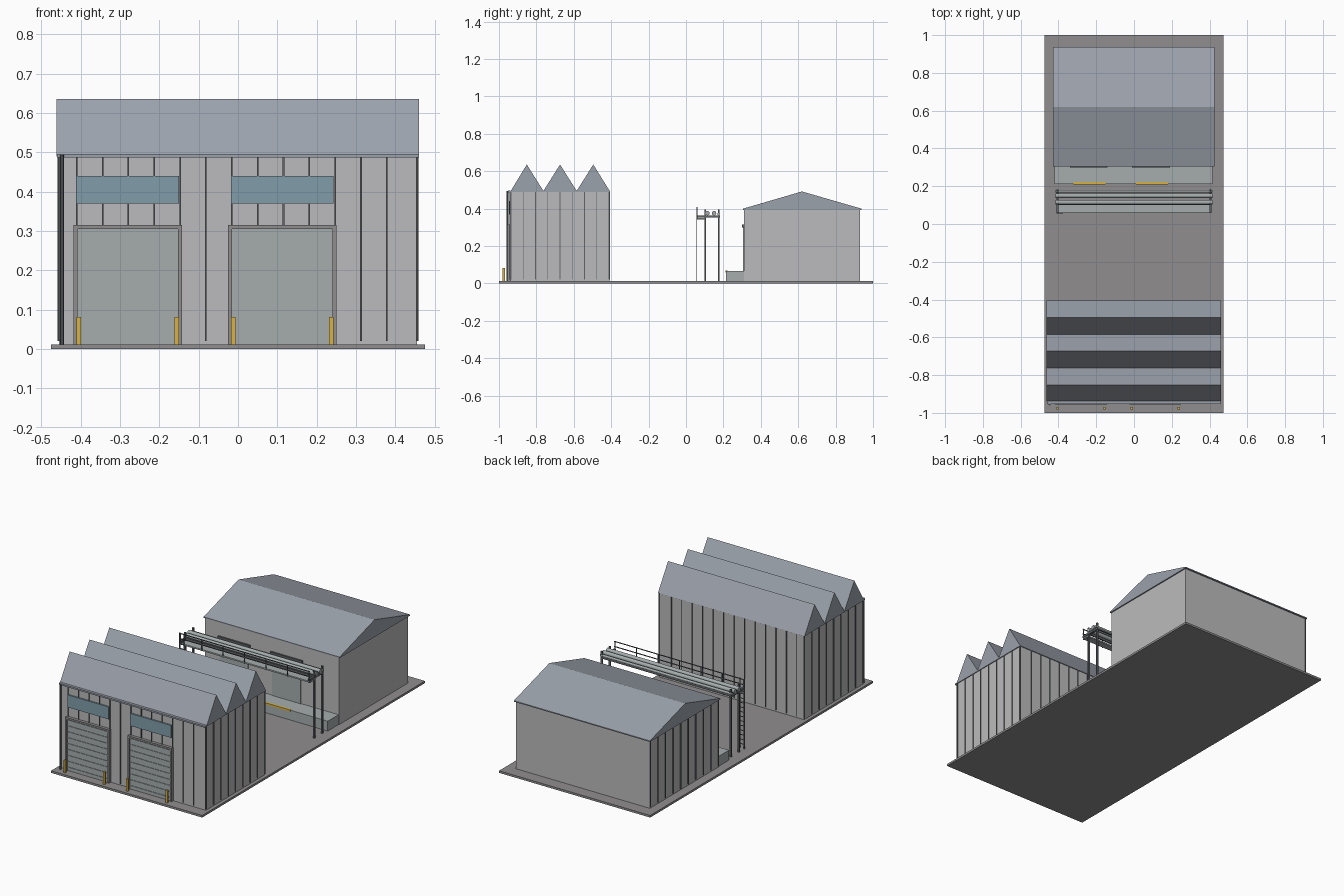
import bpy, bmesh, math
from mathutils import Vector

if "Cube" in bpy.data.objects:
    bpy.data.objects.remove(bpy.data.objects["Cube"])


def mat(name, r, g, b):
    m = bpy.data.materials.new(name)
    m.diffuse_color = (r, g, b, 1)
    m.use_nodes = True
    m.node_tree.nodes["Principled BSDF"].inputs["Base Color"].default_value = m.diffuse_color
    return m


roof_m = mat("roof_metal", .33, .36, .41)
wall_m = mat("wall_cladding", .5, .5, .51)
slab_m = mat("concrete", .28, .27, .27)
door_m = mat("shutter", .38, .42, .42)
glass_m = mat("glass", .22, .34, .4)
yellow_m = mat("safety_yellow", .7, .45, .06)
steel_m = mat("dark_steel", .12, .13, .14)


def finish(name, bm, m):
    bmesh.ops.recalc_face_normals(bm, faces=bm.faces)
    me = bpy.data.meshes.new(name)
    bm.to_mesh(me)
    bm.free()
    ob = bpy.data.objects.new(name, me)
    bpy.context.collection.objects.link(ob)
    if m:
        me.materials.append(m)
    return ob


def add_box(bm, x0, x1, y0, y1, z0, z1):
    vs = bmesh.ops.create_cube(bm, size=1)["verts"]
    for v in vs:
        v.co = Vector((x0 if v.co.x < 0 else x1, y0 if v.co.y < 0 else y1, z0 if v.co.z < 0 else z1))


def boxes(name, m, *items):
    bm = bmesh.new()
    for it in items:
        add_box(bm, *it)
    return finish(name, bm, m)


def prism(name, m, x0, x1, profile):
    """Extrude a (y, z) outline along x."""
    bm = bmesh.new()
    f = bm.faces.new([bm.verts.new((x0, y, z)) for y, z in profile])
    ext = bmesh.ops.extrude_face_region(bm, geom=[f])["geom"]
    for v in ext:
        if isinstance(v, bmesh.types.BMVert):
            v.co.x = x1
    return finish(name, bm, m)


def rod(name, m, a, b, r, n=12):
    a, b = Vector(a), Vector(b)
    d = b - a
    bpy.ops.mesh.primitive_cylinder_add(vertices=n, radius=r, depth=d.length, location=(a + b) / 2)
    ob = bpy.context.object
    ob.name = name
    ob.rotation_euler = d.to_track_quat('Z', 'Y').to_euler()
    ob.data.materials.append(m)
    bpy.ops.object.shade_smooth_by_angle()
    return ob


G = .012  # top of the slab
boxes("ground_slab", slab_m, (-.475, .475, -1, 1, 0, G))

# Front hall: walls, sawtooth roof, cladding ribs
boxes("front_hall_walls", wall_m, (-.455, .455, -.938, -.41, G, .49))
teeth = [(-.94, .49)]
for i in range(3):
    teeth += [(-.94 + .1777 * (i + .5), .636), (-.94 + .1777 * (i + 1), .495)]
teeth[-1] = (-.405, .49)
prism("sawtooth_roof", roof_m, -.462, .46, teeth)
xs = [-.455] + [-.41 + .0657 * i for i in range(13)] + [.455]
ys = [-.936 + .0655 * i for i in range(9)]
ribs = []
for x in xs:
    ribs += [(x - .002, x + .002, -.943, -.937, .02, .49), (x - .002, x + .002, -.411, -.406, .02, .49)]
for y in ys:
    for s in (-1, 1):
        xa, xb = sorted((s * .454, s * .459))
        ribs.append((xa, xb, y - .002, y + .002, .02, .49))
boxes("front_hall_ribs", steel_m, *ribs)
boxes("front_gutter", roof_m, (-.46, .46, -.952, -.937, .487, .496))
rod("downpipe", steel_m, (-.447, -.955, G), (-.447, -.955, .494), .005)

# Roller doors, windows and bollards
for tag, cx in (("left", -.2805), ("right", .1125)):
    boxes(tag + "_door_frame", slab_m,
          (cx - .1375, cx - .128, -.955, -.937, G, .315),
          (cx + .128, cx + .1375, -.955, -.937, G, .315),
          (cx - .1375, cx + .1375, -.955, -.937, .305, .315))
    boxes(tag + "_roller_door", door_m, (cx - .129, cx + .129, -.948, -.937, G, .306))
    boxes(tag + "_door_slats", door_m,
          *[(cx - .128, cx + .128, -.951, -.947, .029 + .0335 * i, .033 + .0335 * i) for i in range(9)])
    boxes(tag + "_window", glass_m, (cx - .13, cx + .13, -.946, -.937, .37, .44))
    for s in (-1, 1):
        x = cx + s * .1245
        boxes(tag + "_bollard", yellow_m, (x - .006, x + .006, -.981, -.969, G, .082))

# Rear hall: walls, gable roof, ribs on the left side
boxes("rear_hall_walls", wall_m, (-.424, .418, .31, .93, G, .398))
prism("gable_roof", roof_m, -.43, .425, [(.305, .394), (.305, .4), (.62, .492), (.938, .4), (.938, .394)])
boxes("rear_hall_ribs", steel_m,
      *[(-.429, -.423, .315 + .068 * i, .319 + .068 * i, .02, .395) for i in range(10)])

# Loading dock with two dock doors
boxes("loading_dock", door_m, (-.42, .415, .213, .31, G, .068))
for cx in (-.24, .09):
    boxes("dock_door", door_m, (cx - .09, cx + .09, .306, .311, .068, .3))
    boxes("dock_door_header", steel_m, (cx - .1, cx + .1, .3, .311, .3, .316))
    boxes("dock_edge_strip", yellow_m, (cx - .08, cx + .09, .21, .222, .06, .07))

# Pipe bridge: posts, cross beams, long beams, pipes
posts, beams = [], []
for x in (-.405, .405):
    for y in (.104, .176):
        posts.append((x - .005, x + .005, y - .004, y + .004, G, .395))
    beams.append((x - .006, x + .006, .06, .182, .352, .364))
boxes("bridge_posts", steel_m, *posts)
boxes("bridge_cross_beams", steel_m, *beams)
boxes("bridge_long_beams", steel_m, *[(-.41, .41, y - .004, y + .004, .355, .367) for y in (.104, .176)])
for y, r in ((.115, .012), (.15, .012), (.174, .007)):
    rod("pipe", door_m, (-.415, y, .364 + r), (.415, y, .364 + r), r, 16)

# Walkway with handrail and ladder
boxes("walkway", door_m, (-.41, .41, .062, .102, .342, .35))
rails = [(-.41, .41, .058, .062, z, z + .004) for z in (.375, .404)]
for i in range(7):
    x = -.405 + .135 * i
    rails.append((x - .002, x + .002, .058, .062, .342, .406))
boxes("handrail", steel_m, *rails)
ladder = [(x - .002, x + .002, .055, .06, G, .41) for x in (-.407, -.379)]
ladder += [(-.407, -.379, .056, .059, .035 + .026 * i, .038 + .026 * i) for i in range(13)]
boxes("ladder", steel_m, *ladder)
